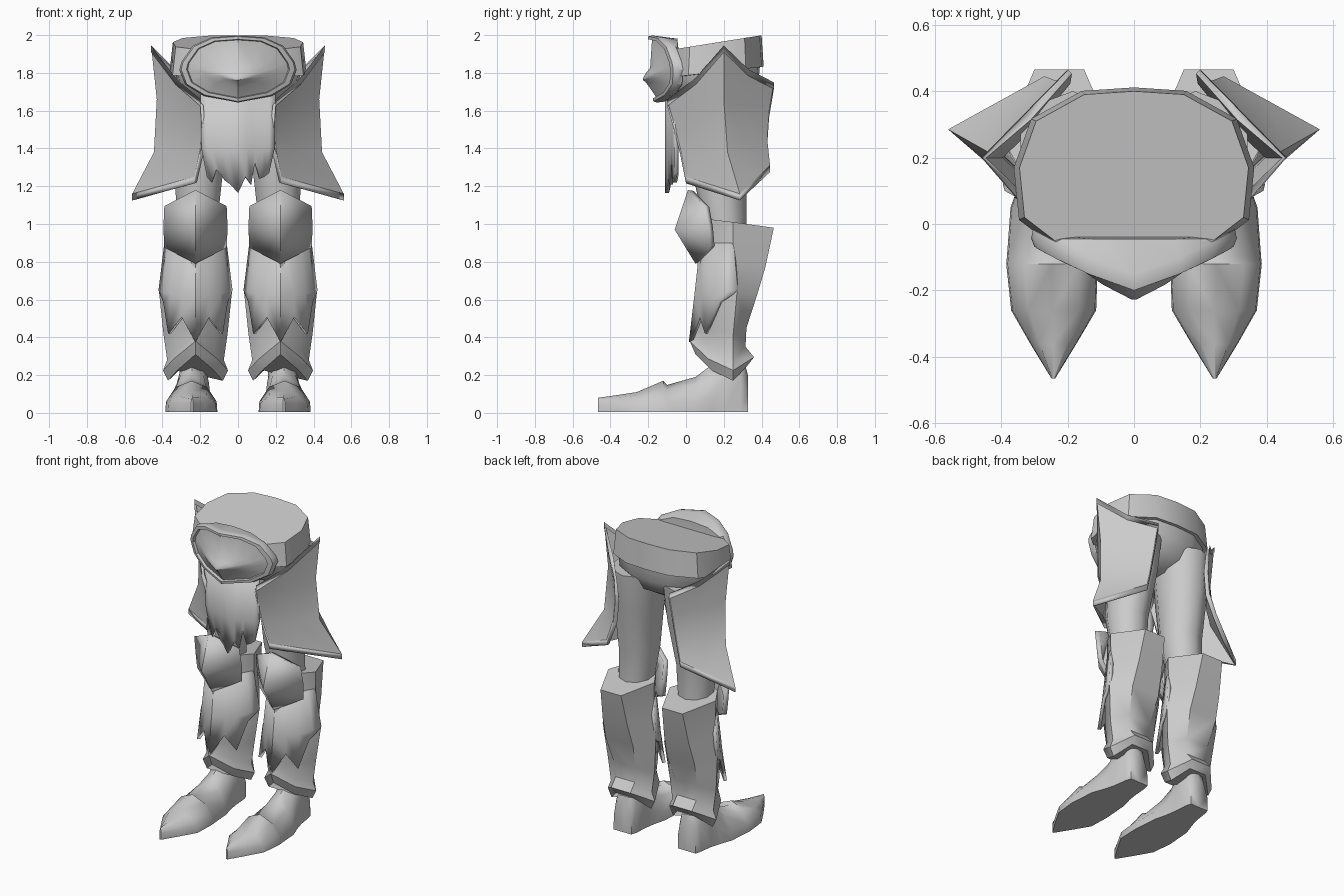
import bpy, bmesh, math
from mathutils import Vector as V

if "Cube" in bpy.data.objects:
    bpy.data.objects.remove(bpy.data.objects["Cube"])


def make(name, rows, closed=True, caps=True, mirror=False, thick=0, rim=0, angle=30):
    """Skin rows of points; closed rows form a tube, open rows form a sheet."""
    bm = bmesh.new()
    vs = [[bm.verts.new(p) for p in row] for row in rows]
    n = len(vs[0])
    for a, b in zip(vs, vs[1:]):
        for i in range(n if closed else n - 1):
            j = (i + 1) % n
            bm.faces.new((a[i], b[i], b[j], a[j]))
    if closed and caps:
        bm.faces.new(vs[0])
        bm.faces.new(vs[-1])
    if closed:
        bmesh.ops.recalc_face_normals(bm, faces=bm.faces[:])
    if rim:
        bmesh.ops.inset_region(bm, faces=bm.faces[:], use_boundary=True,
                               use_even_offset=True, thickness=rim, depth=-0.012)
    me = bpy.data.meshes.new(name)
    bm.to_mesh(me)
    bm.free()
    ob = bpy.data.objects.new(name, me)
    bpy.context.collection.objects.link(ob)
    bpy.ops.object.select_all(action='DESELECT')
    ob.select_set(True)
    bpy.context.view_layer.objects.active = ob
    bpy.ops.object.shade_smooth_by_angle(angle=math.radians(angle))
    if thick:
        m = ob.modifiers.new("thickness", 'SOLIDIFY')
        m.thickness, m.offset = thick, -1
    if mirror:
        m = ob.modifiers.new("mirror", 'MIRROR')
        m.use_mirror_merge = False
    return ob


def both(half, last_on_axis=True):
    """Complete a half outline (x >= 0) into a closed symmetric loop."""
    back = half[1:-1] if last_on_axis else half[1:]
    return half + [(-p[0], *p[1:]) for p in reversed(back)]


def sheet(half):
    """Complete a centre-to-right row into a left-to-right row."""
    return [(-p[0], *p[1:]) for p in reversed(half[1:])] + half


def shift(row, dx):
    return [(p[0] + dx, *p[1:]) for p in row]


def ellipse(cx, cy, rx, ry, z, n=10):
    return [(cx + rx * math.sin(2 * math.pi * i / n),
             cy - ry * math.cos(2 * math.pi * i / n), z) for i in range(n)]


# waist belt: tapered, tilted ring with a closed top
plan = both([(0, -.08), (.2, -.08), (.33, .02), (.345, .17), (.295, .31), (.15, .39), (0, .4)])


def waist(s, z0, slope):
    return [(x * s, .17 + (y - .17) * s, z0 + slope * y) for x, y in plan]


make("waist_belt", [waist(1, 1.935, .16), waist(1.05, 1.785, .12), waist(.96, 1.785, .12)],
     angle=40)

# pelvis below the belt
make("pelvis", [waist(.97, 1.81, .12), waist(.93, 1.73, .05), waist(.72, 1.65, .02),
                waist(.3, 1.6, 0)], angle=50)

# bent oval buckle with raised rim and a shallow beaked relief
oval = both([(0, .17), (.14, .16), (.24, .115), (.3, .03), (.31, -.01), (.28, -.09),
             (.18, -.15), (0, -.185)])


def bend(x, z):
    return -.195 + .3 * abs(x) + .45 * x * x + .15 * max(0, -z)


def buckle(s, dy):
    return [(x * s, bend(x * s, z * s) + dy, 1.828 + z * s) for x, z in oval]


def brow(s, dy, squash, lift):
    return [(x * s, bend(x * s, 0) + dy, 1.775 + squash * z + lift * abs(x)) for x, z in oval]


make("buckle", [[(x, max(y, -.045), z) for x, y, z in buckle(.9, .05)],
                buckle(.98, .045), buckle(1, .015), buckle(.97, -.005), buckle(.88, -.005),
                buckle(.86, .015), brow(.6, .005, .3, .12), brow(.3, -.02, .12, .05),
                [(x * .02, -.228, 1.765 + z * .02) for x, z in oval]], angle=35)

# ragged front cloth
cols = [0, .05, .085, .11, .14, .17, .2]
top = sheet([(x, -.11 + .2 * x, 1.74) for x in cols])
mid = sheet([(x * .97, -.11 + .25 * x, 1.4) for x in cols])
hem_z = [1.25, 1.22, 1.29, 1.26, 1.23, 1.21, 1.165, 1.25, 1.21, 1.33, 1.24, 1.25, 1.27]
hem = [(x * .85, y, z) for (x, y, _), z in zip(mid, hem_z)]
make("front_cloth", [top, mid, hem], closed=False, thick=.02)

# flared hip plates with a centre ridge and raised trim
front = [(.2, -.1, 1.66), (.19, -.06, 1.52), (.2, -.03, 1.4), (.23, 0, 1.25)]
ridge = [(.46, .2, 1.945), (.43, .2, 1.66), (.445, .22, 1.38), (.56, .285, 1.16)]
rear = [(.2, .465, 1.75), (.21, .44, 1.6), (.23, .43, 1.45), (.27, .445, 1.31)]
plate = []
for i, (f, r, b) in enumerate(zip(front, ridge, rear)):
    f, r, b = V(f), V(r), V(b)
    sag = V((0, 0, -.03 if i == 0 else 0))
    plate.append([f, f.lerp(r, .5) + sag, r, r.lerp(b, .5) + sag, b])
make("hip_plate", plate, closed=False, mirror=True, thick=.035, rim=.022, angle=40)

# thighs
make("thigh", [ellipse(.185, .21, .165, .19, 1.74), ellipse(.195, .205, .15, .175, 1.5),
               ellipse(.21, .185, .128, .135, 1.2), ellipse(.217, .21, .11, .11, .98)],
     mirror=True, angle=50)

# greaves: half-width, front y, side y, back y, back half-width, then z at front, side, back
LEG = .225
greave_rows = [
    (.168, .08, .25, .465, .075, 1.04, 1.01, .98),
    (.165, .06, .25, .42, .09, .8, .8, .77),
    (.193, .06, .27, .375, .1, .63, .64, .62),
    (.17, .05, .25, .32, .08, .46, .42, .45),
    (.15, .05, .25, .315, .07, .41, .28, .35),
    (.172, .02, .25, .36, .07, .38, .225, .295),
    (.145, .05, .25, .325, .06, .31, .17, .25),
]
rows = []
for hw, yf, ys, yb, bw, zf, zs, zb in greave_rows:
    half = [(0, yf, zf), (hw * .66, yf + .42 * (ys - yf), zf + .6 * (zs - zf)),
            (hw, ys, zs), (bw, yb, zb)]
    rows.append(shift(both(half, False), LEG))
make("greave", rows, mirror=True, angle=40)

# jagged shin plate over the front of each greave, tucked under the knee guard
shin = [
    [(0, .075, .9), (.06, .1, .9), (.11, .145, .9), (.145, .2, .9), (.165, .25, .9)],
    [(0, .045, .63), (.07, .085, .63), (.132, .13, .63), (.175, .21, .64), (.196, .27, .65)],
    [(0, .015, .375), (.075, .07, .51), (.145, .1, .42), (.172, .18, .59), (.19, .25, .63)],
]
make("shin_plate", [shift(sheet(r), LEG) for r in shin], closed=False, mirror=True,
     thick=.02, angle=45)

# folded knee guards
knee = [[(0, .01, 1.18), (.165, .1, 1.095)],
        [(0, -.06, .97), (.17, .12, .98)],
        [(0, .05, .79), (.165, .13, .875)]]
make("knee_guard", [shift(sheet(r), LEG) for r in knee], closed=False, mirror=True,
     thick=.03, angle=45)

# pointed shoes lofted from toe to heel: y, centre x, half-width, height, shoulder height
shoe = [(-.465, .243, .006, .08, .05), (-.36, .243, .07, .095, .05),
        (-.26, .242, .128, .11, .05), (-.12, .247, .138, .17, .06),
        (-.1, .247, .136, .148, .055), (.05, .247, .125, .19, .06),
        (.13, .243, .1, .25, .09), (.2, .238, .085, .34, .17),
        (.29, .235, .075, .34, .18), (.328, .235, .065, .2, .1)]
make("shoe", [shift(both([(0, y, .005), (w, y, .005), (w * .97, y, s),
                          (w * .6, y, s + (h - s) * .7), (0, y, h)]), cx)
              for y, cx, w, h, s in shoe], mirror=True, angle=55)

# ankles joining shoe and greave
make("ankle", [ellipse(.235, .22, .075, .09, .15, 8), ellipse(.23, .215, .08, .095, .45, 8)],
     mirror=True, angle=50)
